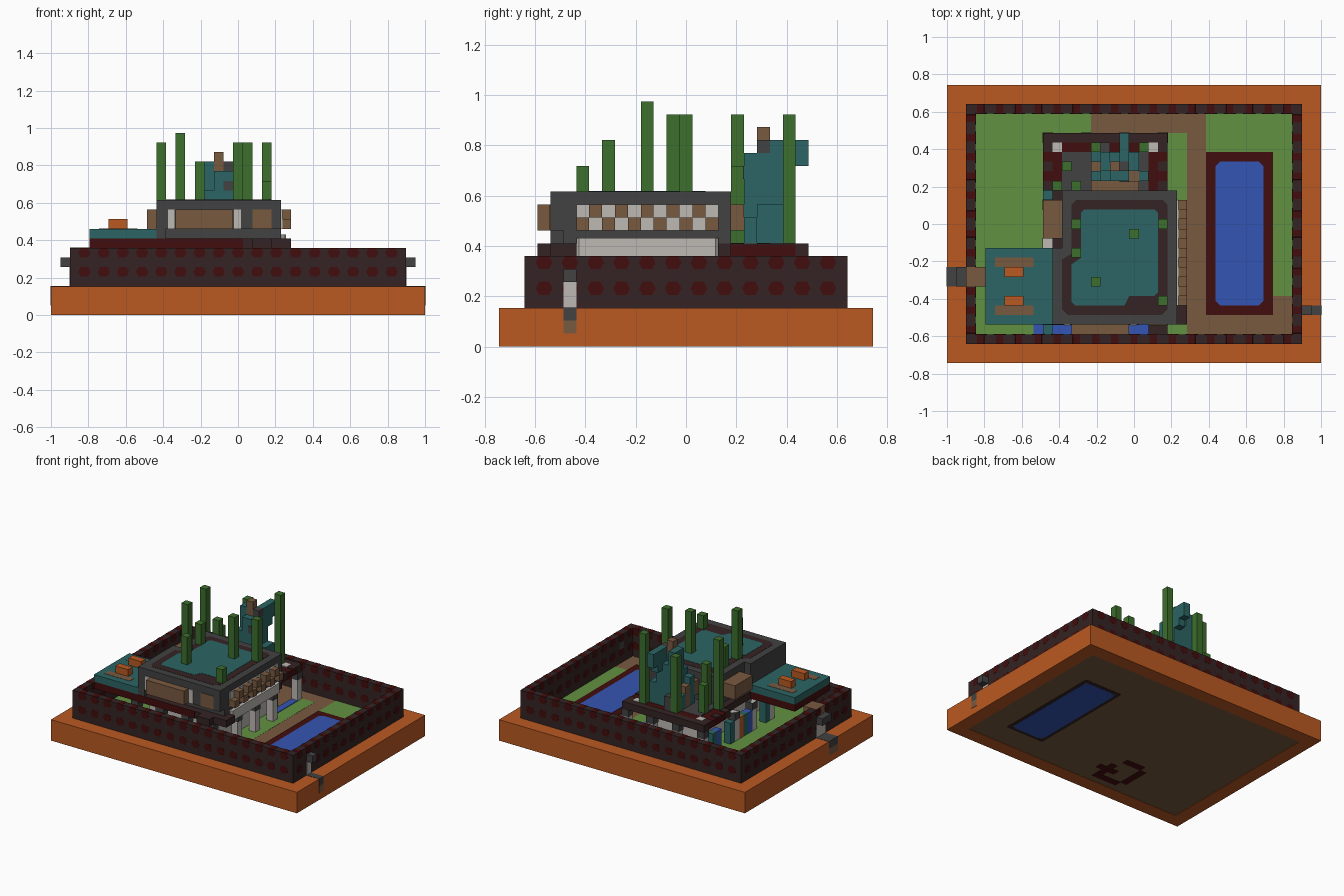
import bpy, bmesh

cube = bpy.data.objects.get("Cube")
if cube:
    bpy.data.objects.remove(cube)

V = 2 / 39  # one block; all parts use block units


def colour(name, r, g, b):
    m = bpy.data.materials.new(name)
    m.use_nodes = True
    m.diffuse_color = (r, g, b, 1)
    node = m.node_tree.nodes["Principled BSDF"]
    node.inputs["Base Color"].default_value = (r, g, b, 1)
    node.inputs["Roughness"].default_value = 0.9
    return m


ORANGE = colour("orange clay", .49, .10, .016)
DARK = colour("dark brown brick", .036, .017, .017)
RED = colour("dark red brick", .055, .004, .004)
GRASS = colour("grass green", .122, .283, .054)
BROWN = colour("brown wood", .19, .102, .051)
BLUE = colour("water blue", .034, .091, .445)
GRAY = colour("dark gray stone", .054, .054, .054)
TEAL = colour("teal", .025, .127, .127)
WHITE = colour("off white", .51, .48, .45)
STALK = colour("stalk green", .045, .156, .026)


def finish(name, mat, bm):
    bmesh.ops.recalc_face_normals(bm, faces=bm.faces)
    for v in bm.verts:
        v.co.x = (v.co.x - 19.5) * V
        v.co.y = (v.co.y - 14.5) * V
        v.co.z *= V
    me = bpy.data.meshes.new(name)
    bm.to_mesh(me)
    bm.free()
    me.materials.append(mat)
    ob = bpy.data.objects.new(name, me)
    bpy.context.collection.objects.link(ob)
    return ob


def part(name, mat, *boxes):
    """Boxes given as x0, x1, y0, y1, z0, z1."""
    bm = bmesh.new()
    for x0, x1, y0, y1, z0, z1 in boxes:
        for v in bmesh.ops.create_cube(bm, size=1)["verts"]:
            v.co.x = x1 if v.co.x > 0 else x0
            v.co.y = y1 if v.co.y > 0 else y0
            v.co.z = z1 if v.co.z > 0 else z0
    return finish(name, mat, bm)


def prism(bm, points, offset):
    """Extrude a closed outline by an offset vector."""
    face = bm.faces.new([bm.verts.new(p) for p in points])
    new = bmesh.ops.extrude_face_region(bm, geom=[face], use_keep_orig=True)
    bmesh.ops.translate(bm, vec=offset, verts=[g for g in new["geom"] if isinstance(g, bmesh.types.BMVert)])


def slab(name, mat, outline, z0, z1):
    bm = bmesh.new()
    prism(bm, [(x, y, z0) for x, y in outline], (0, 0, z1 - z0))
    return finish(name, mat, bm)


def chamfered(x0, x1, y0, y1, c):
    return [(x0 + c, y0), (x1 - c, y0), (x1, y0 + c), (x1, y1 - c),
            (x1 - c, y1), (x0 + c, y1), (x0, y1 - c), (x0, y0 + c)]


def frame(x0, x1, y0, y1, t, z0, z1):
    return [(x0, x1, y0, y0 + t, z0, z1), (x0, x1, y1 - t, y1, z0, z1),
            (x0, x0 + t, y0 + t, y1 - t, z0, z1), (x1 - t, x1, y0 + t, y1 - t, z0, z1)]


# Base and ground
part("base_frame", ORANGE, *frame(0, 39, 0, 29, 2, 0, 3))
part("ground", BROWN, (2, 37, 2, 27, .05, 3))
part("lawn", GRASS, (3, 15, 3, 26, 2.9, 3.02), (15, 25, 3, 18, 2.9, 3.02),
     (23, 25, 18, 24, 2.9, 3.02), (27, 36, 7, 26, 2.9, 3.02))
part("ground_motif", RED, (13, 17, 3, 4, 0, .1), (12, 13, 4, 8, 0, .1),
     (13, 16, 8, 9, 0, .1), (15, 18, 5, 6, 0, .1), (16, 17, 4, 7, 0, .1))

# Swimming pool
part("pool_rim", RED, (27, 34, 5, 22, 2, 3.1))
slab("pool_water", BLUE, chamfered(28, 33, 6, 21, .5), 0, 3.14)
part("pool_underside", DARK, *frame(27.5, 33.5, 5.5, 21.5, .5, .02, .1))

# Outer wall with studs running through it
part("outer_wall", DARK, *frame(2, 37, 2, 27, 1, 3, 7))
HEX = [(-.65, 0), (-.38, -.5), (.38, -.5), (.65, 0), (.38, .52), (-.38, .52)]
bm = bmesh.new()
for z in (4.5, 6.5):
    for y in (2, 26):
        for n in range(17):
            prism(bm, [(3.5 + 2 * n + a, y - .02, z + b) for a, b in HEX], (0, 1.04, 0))
    for x in (2, 36):
        for n in range(12):
            prism(bm, [(x - .02, 3.5 + 2 * n + a, z + b) for a, b in HEX], (1.04, 0, 0))
finish("wall_studs", RED, bm)

# Water spouts on both side walls
for side, x0, sign, y0, y1 in (("left", 37, 1, 5, 6), ("right", 2, -1, 8, 10)):
    def out(a, b, z0, z1):
        xs = sorted((x0 + sign * a, x0 + sign * b))
        return (*xs, y0, y1, z0, z1)
    part(side + "_spout", GRAY, out(-1.04, 1, 5, 6), out(0, 2.04, 2, 3.04))
    part(side + "_spout_fall", WHITE, out(0, .06, 3, 5))
    part(side + "_spout_foot", BROWN, out(1.95, 2.04, 1, 2))
part("spout_cap", BROWN, (2, 4, 8, 10, 6, 7.05))

# Ground storey: pale walls, columns and odd coloured blocks
part("ground_storey", WHITE, (13, 22, 6, 20, 3, 7))
posts = [(x, y) for x in (10, 14, 18, 22) for y in (4, 23)] + [(x, y) for x in (10, 23) for y in (8, 12, 16)]
part("columns", WHITE, *[(x, x + 1, y, y + 1, 3, 7) for x, y in posts])
part("column_capitals", GRAY, *[(x - .05, x + 1.05, y - .05, y + 1.05, 6, 7) for x, y in posts])
part("garden_water", BLUE, (22, 23, 18, 24, 3, 3.1), (9, 10, 3, 4, 3, 3.1),
     (11, 13, 3, 4, 3, 3.1), (19, 21, 3, 4, 3, 3.1), (10, 11, 20, 21, 3, 6), (10, 11, 13, 14, 3, 6))
part("side_teal_blocks", TEAL, *[(10, 11, y, y + 1, 3, 6) for y in (9, 14, 17, 21)],
     (10, 11, 3, 4, 3, 6))
part("side_orange_block", ORANGE, (10, 11, 15, 16, 3, 6))

# Floor slab between storeys
part("floor_slab", DARK, (11, 24, 4, 18, 7, 8), (10, 23, 23, 24, 7, 8),
     (23, 25, 4, 6, 7, 8), (21, 23, 3, 4, 7, 8))
part("floor_slab_red", RED, (12, 16, 22, 23, 7, 8), (16, 23, 18, 23, 7, 7.9),
     (11, 20, 3.95, 4, 7, 8), (10, 12, 18, 23, 7, 7.9))
part("rear_terrace", GRAY, (12, 21, 18, 22, 7, 8.03))
part("slab_corner_blocks", WHITE, (11, 12, 22, 23, 7, 8.04), (21, 22, 22, 23, 7, 8.04))
part("slab_dark_blocks", DARK, *[(10, 11, y, y + 1, 7, 8) for y in (18, 20, 22)],
     *[(22, 23, y, y + 1, 7, 8) for y in (18, 20, 22)])

# Upper storey with bays and windows
part("upper_storey", GRAY, (12, 24, 4, 18, 9, 12), (12, 24, 5, 18, 8, 9),
     (11, 12, 4, 12, 8, 12))
part("window_bays", BROWN, (13, 19, 3, 4, 9, 11), (10, 12, 13, 17, 9, 11),
     (15, 20, 18, 19, 9, 11), (21, 23, 3.9, 4, 9, 11))
part("front_window_panes", WHITE, *[(x, x + .7, 3.9, 4, 9, 11) for x in (12.2, 19.1)])
part("side_window", WHITE, (24, 24.15, 6, 17, 9, 11))
slab("side_sill", WHITE, chamfered(23.9, 24.5, 6, 17, .2), 7, 8.4)
part("side_balcony_blocks", BROWN,
     *[(24, 25, y, y + 1, 9 + y % 2, 10 + y % 2) for y in range(6, 17)])

# Roof inlay
slab("roof_band", DARK, [(12.6, 5), (22.4, 5), (23, 5.6), (23, 16.5), (22.5, 17), (13.5, 17),
                         (13, 16.5), (13, 11.4), (12, 10.8), (12, 5.6)], 11.9, 12.03)
slab("roof_inlay", TEAL, [(13.4, 6), (18.5, 6), (19, 7), (21.6, 7), (22, 7.4), (22, 15.7),
                          (21.7, 16), (14.3, 16), (14, 15.7), (14, 11), (13, 10.3), (13, 6.4)], 11.9, 12.06)

# Side deck with seats
part("deck_support", RED, (4, 11, 4, 12, 7, 8))
part("deck", TEAL, (4, 11, 4, 12, 8, 9))
part("deck_benches", BROWN, (5, 9, 10, 11, 8, 9.04), (5, 9, 5, 6, 8, 9.04))
part("deck_seats", ORANGE, (6, 8, 9, 10, 9, 10), (6, 8, 6, 7, 9, 10))

# Tall stalks: x, y, bottom, top
stalks = [(22, 6, 12, 14), (15, 8, 12, 16), (13, 11, 12, 19), (13, 14, 12, 15), (19, 13, 12, 18),
          (22, 14, 12, 18), (11, 18, 8, 18), (20, 22, 8, 18), (15, 22, 8, 16), (13, 18, 8, 14),
          (12, 20, 8, 12)]
part("stalks", STALK, *[(x, x + 1, y, y + 1, a, b) for x, y, a, b in stalks])

# Blocky shrub on the rear terrace
part("shrub", TEAL, (16, 19, 19, 22, 8, 13), (17, 19, 19, 21, 13, 15), (16, 18, 21, 22, 11, 14),
     (18, 19, 21, 23, 13, 16), (18, 19, 23, 24, 14, 16), (15, 16, 19, 20, 8, 12),
     (19, 20, 20, 22, 8, 11), (16, 17, 20, 22, 13, 16), (20, 21, 19, 20, 8, 10), (15, 16, 21, 22, 8, 10))
part("shrub_wood", BROWN, (17, 18, 20, 21, 15, 17), (15, 16, 20, 21, 8, 11), (19, 20, 19, 20, 8, 10))
part("shrub_stones", GRAY, (18, 19, 18.9, 20, 13, 14), (18, 19, 20, 21, 15, 16), (16, 17, 22, 23, 8, 10))
